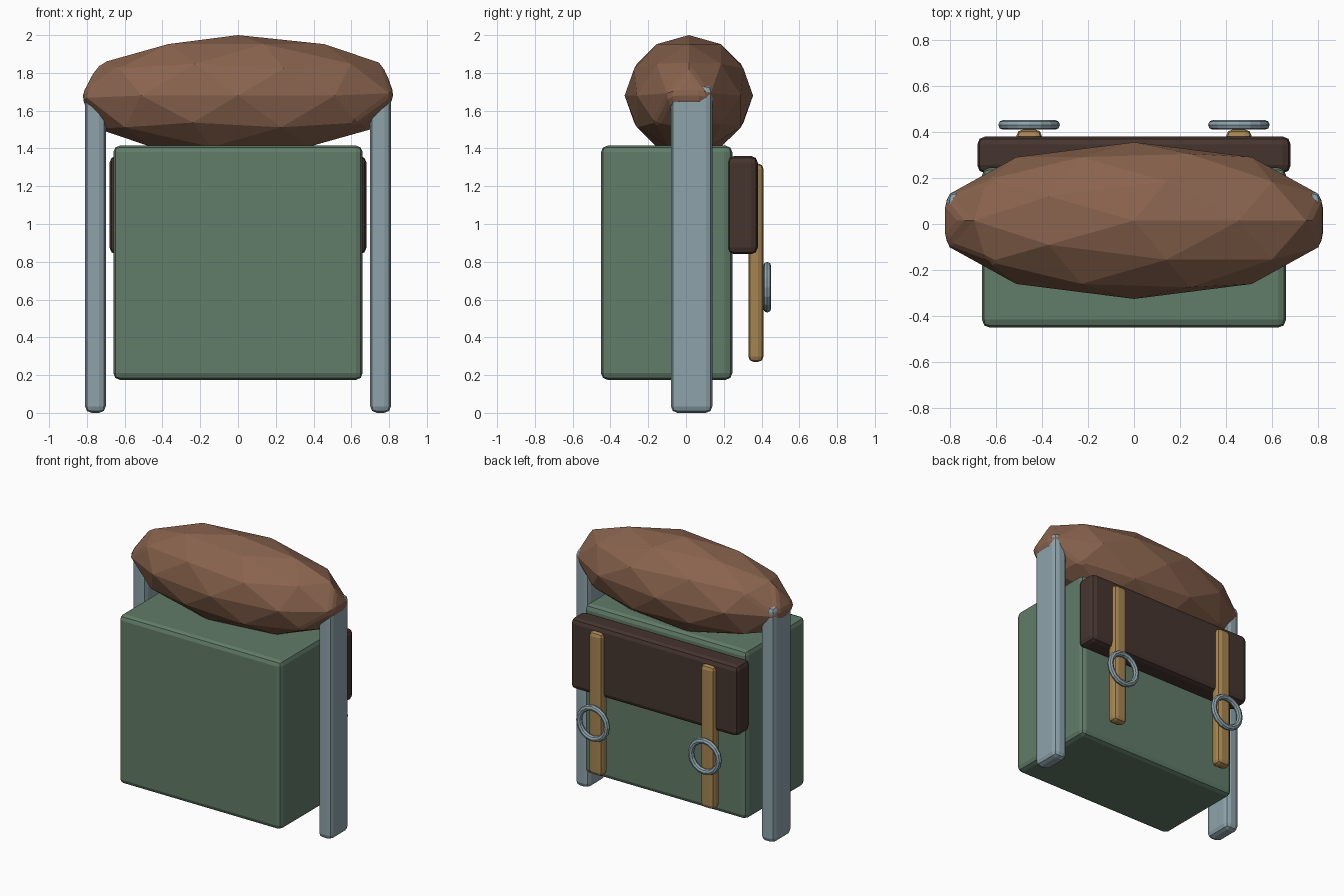
import bpy
from math import radians

if "Cube" in bpy.data.objects:
    bpy.data.objects.remove(bpy.data.objects["Cube"])


def material(name, rgb):
    m = bpy.data.materials.new(name)
    m.diffuse_color = (*rgb, 1)
    m.use_nodes = True
    m.node_tree.nodes["Principled BSDF"].inputs["Base Color"].default_value = m.diffuse_color
    return m


GREEN = material("green canvas", (0.12, 0.2, 0.14))
BROWN = material("brown roll", (0.25, 0.125, 0.075))
DARK = material("dark leather", (0.06, 0.035, 0.028))
TAN = material("tan strap", (0.38, 0.23, 0.08))
STEEL = material("blue grey", (0.27, 0.37, 0.41))


def finish(name, mat, bevel=0):
    ob = bpy.context.object
    ob.name = name
    ob.data.materials.append(mat)
    bpy.ops.object.transform_apply(location=False, rotation=True, scale=True)
    if bevel:
        mod = ob.modifiers.new("bevel", 'BEVEL')
        mod.width = bevel
        mod.segments = 2
        mod.limit_method = 'ANGLE'
        mod.angle_limit = radians(30)
    return ob


def box(name, lo, hi, mat, bevel):
    bpy.ops.mesh.primitive_cube_add(
        size=1, location=[(a + b) / 2 for a, b in zip(lo, hi)])
    bpy.context.object.scale = [b - a for a, b in zip(lo, hi)]
    return finish(name, mat, bevel)


# Main bag and rear flap
box("bag_body", (-0.66, -0.45, 0.175), (0.66, 0.245, 1.415), GREEN, 0.035)
box("rear_flap", (-0.68, 0.22, 0.84), (0.68, 0.38, 1.36), DARK, 0.035)

# Faceted bedroll on top
bpy.ops.mesh.primitive_ico_sphere_add(subdivisions=2, radius=1,
                                      location=(0, 0.015, 1.68))
bpy.context.object.scale = (0.87, 0.34, 0.32)
finish("bedroll", BROWN, 0.03)

for side, s in (("left", -1), ("right", 1)):
    # Side frame bars
    x = s * 0.755
    box(side + "_side_bar", (x - 0.055, -0.08, 0), (x + 0.055, 0.14, 1.735),
        STEEL, 0.035)
    # Rear straps
    x = s * 0.455
    box(side + "_strap", (x - 0.055, 0.33, 0.27), (x + 0.055, 0.41, 1.32),
        TAN, 0.028)
    # Strap rings
    bpy.ops.mesh.primitive_torus_add(
        major_segments=16, minor_segments=8, major_radius=0.113,
        minor_radius=0.021, location=(x, 0.43, 0.665),
        rotation=(radians(90), 0, 0))
    finish(side + "_ring", STEEL)
